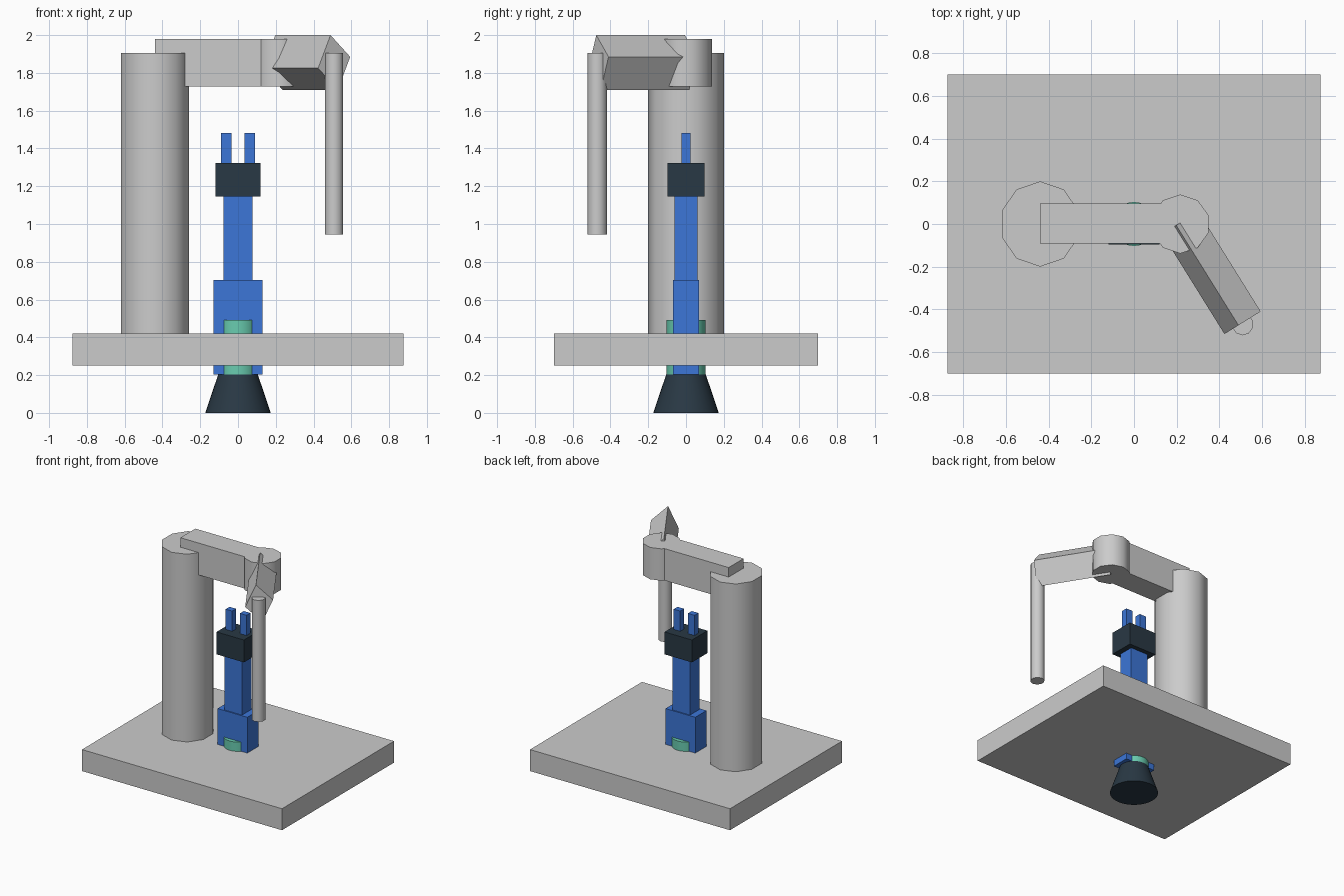
import bpy, bmesh
from math import radians
from mathutils import Vector

if "Cube" in bpy.data.objects:
    bpy.data.objects.remove(bpy.data.objects["Cube"])


def material(name, color):
    m = bpy.data.materials.new(name)
    m.diffuse_color = (*color, 1)
    m.use_nodes = True
    m.node_tree.nodes["Principled BSDF"].inputs["Base Color"].default_value = m.diffuse_color
    return m


BLUE = material("blue", (0.045, 0.18, 0.68))
DARK = material("dark_slate", (0.022, 0.04, 0.058))
TEAL = material("teal", (0.14, 0.60, 0.43))


def finish(name, bm, mat=None, smooth=False):
    bmesh.ops.recalc_face_normals(bm, faces=bm.faces)
    me = bpy.data.meshes.new(name)
    bm.to_mesh(me)
    bm.free()
    ob = bpy.data.objects.new(name, me)
    bpy.context.collection.objects.link(ob)
    if mat:
        me.materials.append(mat)
    if smooth:
        bpy.ops.object.select_all(action='DESELECT')
        ob.select_set(True)
        bpy.context.view_layer.objects.active = ob
        bpy.ops.object.shade_smooth_by_angle(angle=radians(40))
    return ob


def box(name, x, y, z, mat=None):
    bm = bmesh.new()
    bmesh.ops.create_cube(bm, size=1)
    for v in bm.verts:
        v.co = [(a + b) / 2 + c * (b - a) for (a, b), c in zip((x, y, z), v.co)]
    return finish(name, bm, mat)


def cylinder(name, center, z, r1, r2=None, sides=10, squash=1.0, mat=None):
    bm = bmesh.new()
    bmesh.ops.create_cone(bm, cap_ends=True, segments=sides, radius1=r1,
                          radius2=r1 if r2 is None else r2, depth=z[1] - z[0])
    bmesh.ops.scale(bm, vec=(squash, 1, 1), verts=bm.verts)
    bmesh.ops.translate(bm, vec=(*center, sum(z) / 2), verts=bm.verts)
    return finish(name, bm, mat, smooth=True)


# Table plate, column and upper arm
box("table_plate", (-0.875, 0.875), (-0.7, 0.7), (0.25, 0.42))
cylinder("column", (-0.44, 0), (0.42, 1.905), 0.2, squash=0.945)
box("upper_arm", (-0.44, 0.22), (-0.092, 0.095), (1.728, 1.98))
cylinder("elbow_joint", (0.217, 0), (1.728, 1.98), 0.138)

# Forearm: skewed section swept from the elbow to the rod
start, end = Vector((0.217, 0.006, 1.855)), Vector((0.509, -0.463, 1.855))
across = (end - start).cross(Vector((0, 0, 1))).normalized() * -1
section = [(-0.0226, 0.145), (0.1, 0.03), (0.0226, -0.145), (-0.1, -0.03)]
bm = bmesh.new()
rings = [[bm.verts.new(p + across * u + Vector((0, 0, w))) for u, w in section]
         for p in (start, end)]
for i in range(4):
    j = (i + 1) % 4
    bm.faces.new((rings[0][i], rings[0][j], rings[1][j], rings[1][i]))
bm.faces.new(rings[0])
bm.faces.new(rings[1])
finish("forearm", bm)
cylinder("hanging_rod", (0.509, -0.47), (0.945, 1.905), 0.052, squash=0.97)

# Central gripper tool
cylinder("tool_foot", (0, 0), (0, 0.203), 0.173, 0.105, sides=32, mat=DARK)
cylinder("tool_collar", (0, 0), (0.001, 0.493), 0.103, sides=32, mat=TEAL)
box("tool_body", (-0.13, 0.13), (-0.07, 0.07), (0.203, 0.703), BLUE)
box("tool_neck", (-0.077, 0.077), (-0.061, 0.061), (0.703, 1.145), BLUE)
box("gripper_block", (-0.12, 0.12), (-0.097, 0.097), (1.145, 1.322), DARK)
for side, s in (("left", -1), ("right", 1)):
    x = sorted((s * 0.034, s * 0.091))
    box(f"gripper_finger_{side}", x, (-0.024, 0.024), (1.322, 1.482), BLUE)
